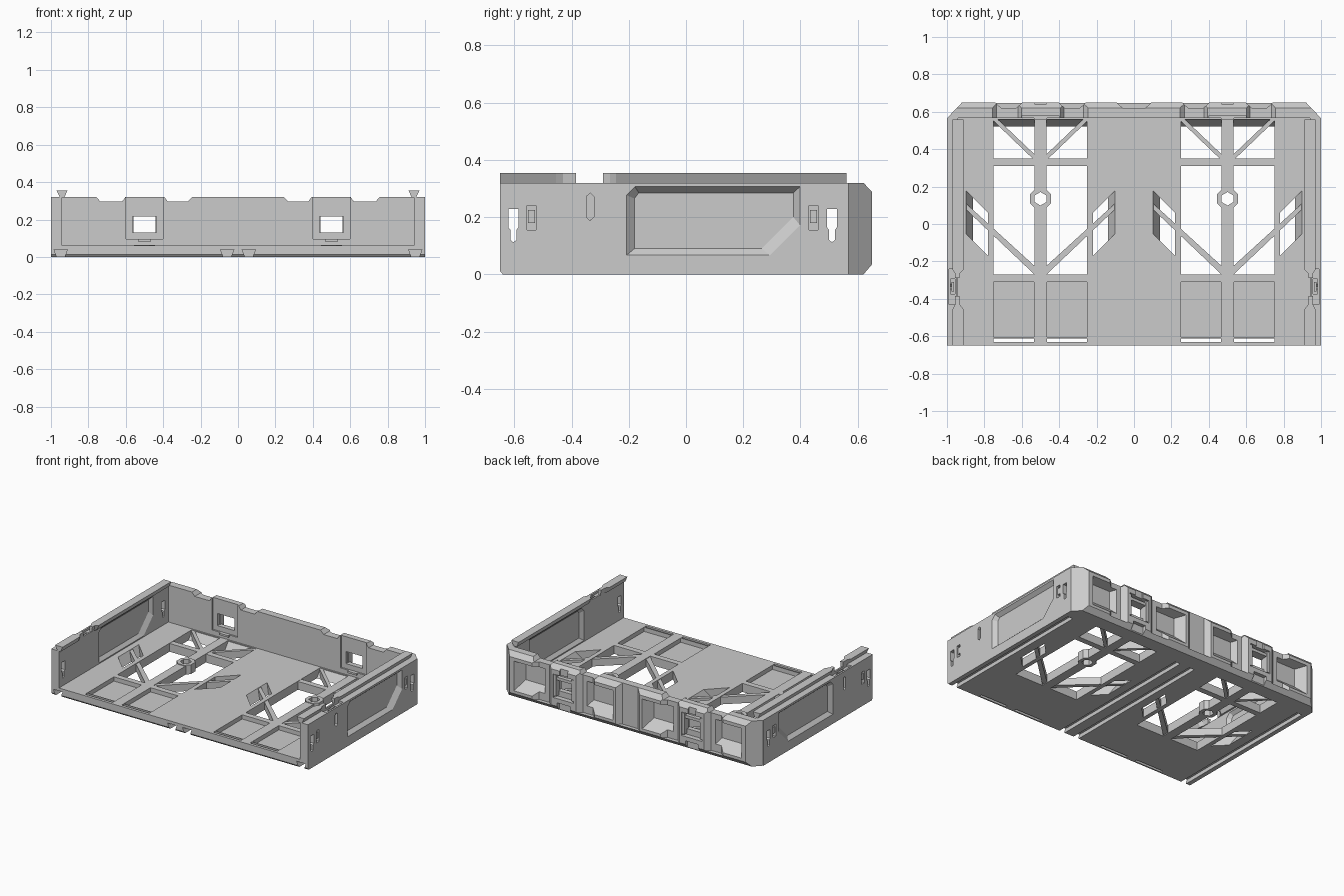
import bpy, bmesh

AX = {'x': lambda p, t: (t, p[0], p[1]),
      'y': lambda p, t: (p[0], t, p[1]),
      'z': lambda p, t: (p[0], p[1], t)}


def loft(name, axis, pa, a, pb, b):
    """Solid between profile pa at a and profile pb at b along an axis."""
    bm = bmesh.new()
    va = [bm.verts.new(AX[axis](p, a)) for p in pa]
    vb = [bm.verts.new(AX[axis](p, b)) for p in pb]
    n = len(pa)
    bm.faces.new(va)
    bm.faces.new(vb[::-1])
    for i in range(n):
        j = (i + 1) % n
        bm.faces.new((va[i], va[j], vb[j], vb[i]))
    bmesh.ops.recalc_face_normals(bm, faces=bm.faces[:])
    me = bpy.data.meshes.new(name)
    bm.to_mesh(me)
    bm.free()
    ob = bpy.data.objects.new(name, me)
    bpy.context.collection.objects.link(ob)
    return ob


def prism(name, axis, pts, a, b):
    return loft(name, axis, pts, a, pts, b)


def rect(x0, x1, y0, y1):
    return [(x0, y0), (x1, y0), (x1, y1), (x0, y1)]


def box(name, x0, x1, y0, y1, z0, z1):
    return prism(name, 'z', rect(x0, x1, y0, y1), z0, z1)


def cut(ob, c):
    """Subtract solid c from ob and discard c."""
    m = ob.modifiers.new('cut', 'BOOLEAN')
    m.object, m.operation, m.solver = c, 'DIFFERENCE', 'EXACT'
    bpy.context.view_layer.update()
    me = bpy.data.meshes.new_from_object(
        ob.evaluated_get(bpy.context.evaluated_depsgraph_get()))
    ob.modifiers.clear()
    ob.data = me
    bpy.data.objects.remove(c)


def mirror(ob):
    """Open the seam at x = 0 and mirror the half part."""
    bm = bmesh.new()
    bm.from_mesh(ob.data)
    seam = [f for f in bm.faces if all(abs(v.co.x) < 1e-4 for v in f.verts)]
    bmesh.ops.delete(bm, geom=seam, context='FACES')
    bm.to_mesh(ob.data)
    bm.free()
    ob.modifiers.new('mirror', 'MIRROR')


def flip(pts):
    return [(1 - x, y) for x, y in pts]


T = 0.06       # floor thickness
parts = []

# Floor half, with bevelled front lower edge
floor = prism('floor', 'x', [(-0.65, 0.012), (-0.64, 0), (0.568, 0), (0.568, T), (-0.65, T)], 0, 1)
parts.append(floor)
cut(floor, box('c', 0.25, 0.75, -0.27, 0.56, -0.1, 0.1))
top = [(0.90, 0.18), (0.78, 0.06), (0.78, -0.17), (0.90, -0.05)]
low = [(0.86, 0.14), (0.78, 0.06), (0.78, -0.17), (0.86, -0.09)]
for f in (lambda p: p, flip):
    # slanted openings with a sloped outer wall
    cut(floor, loft('c', 'z', f(low), -0.002, f(top), T + 0.002))
    # front trays and slits
    xs = [x for x, _ in f([(0.25, 0), (0.465, 0)])]
    cut(floor, box('c', min(xs), max(xs), -0.605, -0.31, 0.03, 0.1))
    cut(floor, box('c', min(xs), max(xs), -0.63, -0.611, -0.1, 0.1))
# dovetail grooves underneath
for x in (0.058, 0.948):
    cut(floor, prism('c', 'y', [(x - 0.02, -0.002), (x + 0.02, -0.002), (x + 0.036, 0.04), (x - 0.036, 0.04)],
                     -0.7, 0.5))

# Floor ribs: spine, cross rib, diagonals
parts.append(box('spine_rib_rear', 0.468, 0.532, 0.18, 0.565, 0, T))
parts.append(box('spine_rib_front', 0.468, 0.532, -0.275, 0.09, 0, T))
parts.append(box('cross_rib', 0.245, 0.755, 0.31, 0.35, 0, T - 0.002))
parts.append(prism('rear_opening_slope', 'x', [(0.52, 0), (0.565, 0), (0.565, T)], 0.25, 0.75))
w = 0.016
for f in (lambda p: p, flip):
    long_d = [(0.51, -0.26 + w), (0.51 + w, -0.26 - w), (0.905, 0.10 - w), (0.905, 0.10 + w)]
    short_d = [(0.525, 0.35 - w), (0.525, 0.35 + w), (0.75 - w, 0.565), (0.75 + w, 0.565)]
    parts.append(prism('long_diagonal_rib', 'z', f(long_d), 0.005, T - 0.004))
    parts.append(prism('short_diagonal_rib', 'z', f(short_d), 0.005, T - 0.004))

# Screw boss with hex hole
boss = prism('screw_boss', 'z', [(0.475, 0.08), (0.525, 0.08), (0.555, 0.11), (0.555, 0.16),
                                 (0.525, 0.19), (0.475, 0.19), (0.445, 0.16), (0.445, 0.11)], 0, T + 0.005)
hexa = [(0, 0.036), (0.031, 0.018), (0.031, -0.018), (0, -0.036), (-0.031, -0.018), (-0.031, 0.018)]
cut(boss, prism('c', 'z', [(0.5 + x, 0.135 + y) for x, y in hexa], -0.1, 0.2))
parts.append(boss)

# Side wall with recessed panels, keyholes and slots
wall = box('side_wall', 0.94, 1.0, -0.65, 0.568, T, 0.32)
parts.append(wall)
outer = [(-0.21, 0.065), (0.295, 0.065), (0.40, 0.17), (0.40, 0.308), (-0.18, 0.308), (-0.21, 0.278)]
inner = [(-0.18, 0.09), (0.265, 0.09), (0.375, 0.20), (0.375, 0.285), (-0.165, 0.285), (-0.18, 0.265)]
cut(wall, loft('c', 'x', outer, 1.002, inner, 0.975))
cut(wall, loft('c', 'x', outer, 0.938, inner, 0.96))
for y in (-0.603, 0.51):
    key = [(y - 0.01, 0.12), (y, 0.112), (y + 0.01, 0.12), (y + 0.01, 0.155), (y + 0.018, 0.165),
           (y + 0.018, 0.228), (y - 0.018, 0.228), (y - 0.018, 0.165), (y - 0.01, 0.155)]
    cut(wall, prism('c', 'x', key, 0.9, 1.1))
for y in (-0.54, 0.445):
    cut(wall, box('c', 0.97, 1.1, y - 0.016, y + 0.016, 0.155, 0.24))
    parts.append(box('keyhole_latch', 0.965, 0.995, y - 0.012, y + 0.012, 0.18, 0.225))
slot = [(-0.348, 0.20), (-0.335, 0.188), (-0.322, 0.20), (-0.322, 0.272), (-0.335, 0.284), (-0.348, 0.272)]
cut(wall, prism('c', 'x', slot, 0.965, 1.1))
# latch notch in wall top
cut(wall, box('c', 0.958, 0.982, -0.375, -0.295, 0.20, 0.4))
cut(wall, box('c', 0.952, 0.988, -0.43, -0.24, 0.305, 0.4))
parts.append(box('side_latch', 0.963, 0.977, -0.36, -0.31, 0.19, 0.315))

# Dovetail rail on wall top, with tapered lead-in ends
wide = [(0.928, 0.318), (0.952, 0.318), (0.97, 0.355), (0.912, 0.355)]
slim = [(0.936, 0.318), (0.952, 0.318), (0.956, 0.355), (0.932, 0.355)]
for a, b, c in ((-0.65, -0.455, -0.43), (0.56, -0.245, -0.265)):
    parts.append(prism('top_rail', 'y', wide, a, b))
    parts.append(loft('rail_taper', 'y', wide, b, slim, c))
parts.append(prism('rail_tip', 'y', slim, -0.43, -0.385))
parts.append(prism('rail_tip', 'y', slim, -0.29, -0.265))

# Back wall half with bevelled edges
back = prism('back_wall', 'x', [(0.568, 0), (0.62, 0), (0.65, 0.035), (0.65, 0.288), (0.62, 0.32), (0.568, 0.32)], 0, 1)
parts.append(back)
cut(back, prism('c', 'z', [(1.01, 0.555), (1.1, 0.7), (0.91, 0.66)], -0.1, 0.5))
# stepped top edge beside the clips
cut(back, prism('c', 'y', [(0.27, 0.295), (0.375, 0.295), (0.40, 0.33), (0.235, 0.33)], 0.5, 0.7))
cut(back, prism('c', 'y', [(0.62, 0.295), (0.735, 0.295), (0.765, 0.33), (0.595, 0.33)], 0.5, 0.7))
# vertical channels
for a, b in ((-0.06, 0.06), (0.29, 0.37), (0.63, 0.71)):
    cut(back, prism('c', 'z', [(a, 0.62), (b, 0.62), (b + 0.045, 0.66), (a - 0.045, 0.66)], 0.03, 0.5))
# outer pockets with sloped floors
for a, b in ((0.11, 0.36), (0.64, 0.89)):
    cut(back, loft('c', 'y', rect(a, b, 0.05, 0.265), 0.655, rect(a + 0.05, b - 0.05, 0.12, 0.25), 0.583))
# clip windows and surrounding recesses
cut(back, box('c', 0.435, 0.565, 0.5, 0.7, 0.13, 0.215))
cut(back, box('c', 0.40, 0.60, 0.5, 0.58, 0.095, 0.4))
cut(back, box('c', 0.42, 0.58, 0.615, 0.7, 0.09, 0.255))
cut(back, box('c', 0.47, 0.53, 0.638, 0.7, 0.2, 0.4))
cut(back, box('c', 0.45, 0.55, 0.625, 0.7, -0.1, 0.06))
parts.append(box('clip_hook_upper', 0.44, 0.56, 0.60, 0.64, 0.215, 0.235))
parts.append(box('clip_post', 0.42, 0.44, 0.60, 0.645, 0.10, 0.25))
parts.append(box('clip_post', 0.56, 0.58, 0.60, 0.645, 0.10, 0.25))
parts.append(box('clip_shelf', 0.465, 0.535, 0.555, 0.575, 0.082, 0.095))

for p in parts:
    mirror(p)
